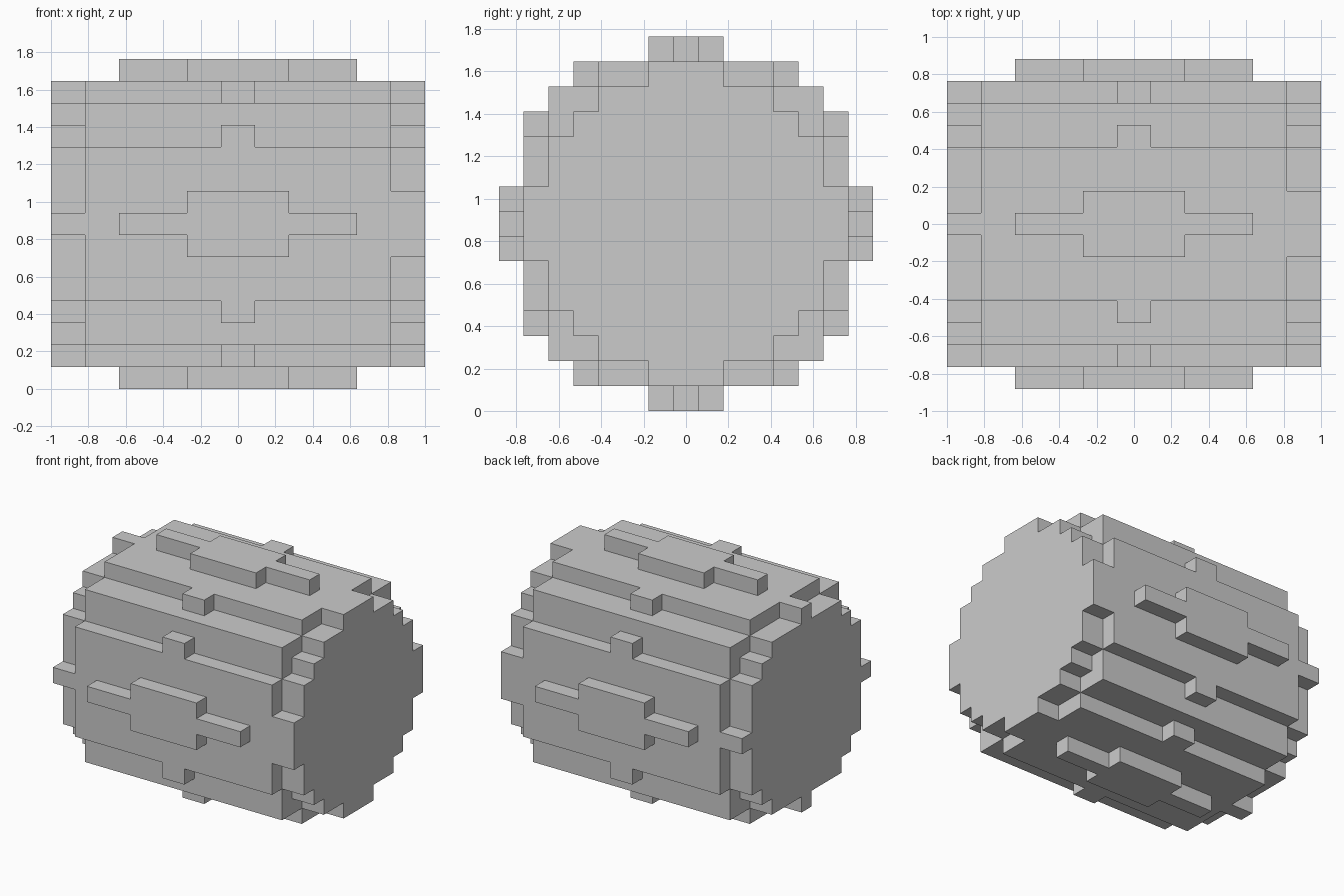
import bpy, bmesh, math

if "Cube" in bpy.data.objects:
    bpy.data.objects.remove(bpy.data.objects["Cube"])

# Blocky barrel lying along x: every slab is a stepped disc of square cells
DX = 2 / 11          # slab thickness
C = 1.764 / 15       # cell size in y and z
# squared disc radius (in cells) for the eleven slabs, left to right
RADII = [30.3, 41, 42.3, 42.3, 42.5, 42.6, 42.5, 42.3, 42.3, 41, 31]
# the bump cells (6,4) appear only in the middle slab


def inside(i, j, k):
    if not 0 <= i < len(RADII):
        return False
    a, b = abs(j), abs(k)
    d = max(a - 0.5, 0) ** 2 + max(b - 0.5, 0) ** 2   # nearest cell corner
    if {a, b} == {6, 4}:
        return i == 5
    return d <= RADII[i]


def build_barrel():
    bm = bmesh.new()
    verts = {}

    def vert(p):
        if p not in verts:
            verts[p] = bm.verts.new(((p[0] - 5.5) * DX, (p[1] - 0.5) * C, (p[2] + 7) * C))
        return verts[p]

    cells = [(i, j, k) for i in range(11) for j in range(-7, 8)
             for k in range(-7, 8) if inside(i, j, k)]
    # outer skin: one quad for each exposed cell side
    for c in cells:
        for axis in range(3):
            for side in (0, 1):
                n = list(c)
                n[axis] += 2 * side - 1
                if inside(*n):
                    continue
                u, v = (axis + 1) % 3, (axis + 2) % 3
                loop = []
                for du, dv in ((0, 0), (1, 0), (1, 1), (0, 1)):
                    p = list(c)
                    p[axis] += side
                    p[u] += du
                    p[v] += dv
                    loop.append(vert(tuple(p)))
                bm.faces.new(loop if side else loop[::-1])
    # merge coplanar quads into clean flat faces
    bmesh.ops.dissolve_limit(bm, angle_limit=math.radians(1),
                             verts=bm.verts[:], edges=bm.edges[:])
    me = bpy.data.meshes.new("block_barrel")
    bm.to_mesh(me)
    bm.free()
    ob = bpy.data.objects.new("block_barrel", me)
    bpy.context.collection.objects.link(ob)


build_barrel()
